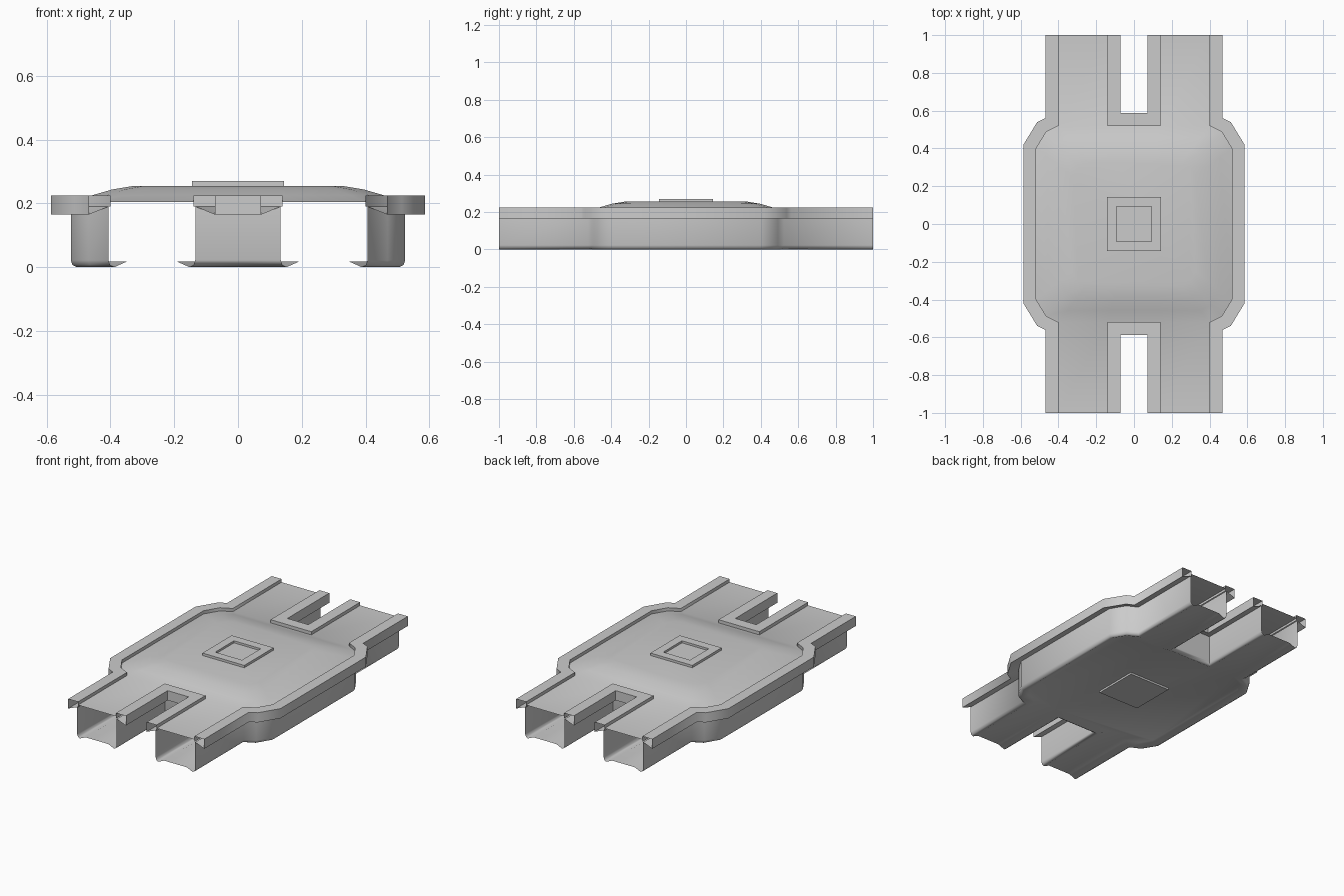
import bpy
import bmesh
from mathutils import Vector

if "Cube" in bpy.data.objects:
    bpy.data.objects.remove(bpy.data.objects["Cube"])

grey = bpy.data.materials.new("plain_grey")
grey.use_nodes = True
GREY = (0.6, 0.6, 0.6, 1)
grey.diffuse_color = GREY
grey.node_tree.nodes["Principled BSDF"].inputs["Base Color"].default_value = GREY

ROOF_Z, FLOOR_Z = 0.205, 0.018


def finish(name, bm, angle=1.15):
    """Weld the mesh, make an object of it and smooth its shallow edges."""
    bmesh.ops.remove_doubles(bm, verts=bm.verts, dist=0.0005)
    mesh = bpy.data.meshes.new(name)
    bm.to_mesh(mesh)
    bm.free()
    mesh.materials.append(grey)
    obj = bpy.data.objects.new(name, mesh)
    bpy.context.collection.objects.link(obj)
    bpy.ops.object.select_all(action="DESELECT")
    obj.select_set(True)
    bpy.context.view_layer.objects.active = obj
    bpy.ops.object.shade_smooth_by_angle(angle=angle)
    return obj


def strips(bm, rows, closed=False):
    """Join neighbouring rows of points with quads."""
    rows = [[bm.verts.new(p) for p in row] for row in rows]
    count = len(rows[0])
    for a, b in zip(rows, rows[1:]):
        for k in range(count if closed else count - 1):
            n = (k + 1) % count
            bm.faces.new((a[k], a[n], b[n], b[k]))
    return rows


def offset(path, dist):
    """Shift an open path to its right with mitred corners."""
    pts = [Vector(p) for p in path]
    dirs = [(b - a).normalized() for a, b in zip(pts, pts[1:])]
    normals = [Vector((d.y, -d.x)) for d in dirs]
    result = []
    for i, p in enumerate(pts):
        n0, n1 = normals[max(i - 1, 0)], normals[min(i, len(normals) - 1)]
        result.append(p + (n0 + n1) * (dist / (1 + n0.dot(n1))))
    return result


def turned(path):
    return [(-x, -y) for x, y in path]


def stacked(bm, outline, levels):
    """Scaled copies of an outline at given heights, closed at the last."""
    rows = strips(bm, [[(x * s, y * s, z) for x, y in outline] for s, z in levels], True)
    bm.faces.new(rows[-1])


# Plan lines: the outer side and the slot between two arms
corner = [(0.40, 0.52), (0.465, 0.487), (0.518, 0.40)]
side = [(0.40, -1)] + [(x, -y) for x, y in corner] + corner[::-1] + [(0.40, 1)]
slot = [(-0.14, -1), (-0.14, -0.52), (0.14, -0.52), (0.14, -1)]
paths = [slot, side, turned(slot), turned(side)]

# Hull: rails, walls, gutters and floor
profile = [(0, 0.19), (0, 0.225), (0.068, 0.225), (0.068, 0.165), (0.006, 0.19),
           (0.006, 0.022), (0.001, 0.007), (-0.012, 0), (-0.052, FLOOR_Z)]
bm = bmesh.new()
floor_edge = []
for path in paths:
    strips(bm, [[(p.x, p.y, z) for p in offset(path, d)] for d, z in profile][::-1])
    floor_edge += offset(path, profile[-1][0])
floor = bm.faces.new([bm.verts.new((p.x, p.y, FLOOR_Z)) for p in floor_edge])
floor.normal_update()
if floor.normal.z > 0:
    floor.normal_flip()
# Strips are wound bottom to top, so the rails' tops must look up
bm.normal_update()
finish("hull", bm)

# Roof: low dome over the hall and flat covers over the four arms
half = corner[::-1] + [(0.14, 0.52)]
quarter = half + [(-x, y) for x, y in half[::-1]]
outline = quarter + turned(quarter)
bm = bmesh.new()
stacked(bm, outline, [(1, ROOF_Z), (0.88, 0.226), (0.76, 0.244), (0.63, 0.255)])
for sx in (-1, 1):
    for sy in (-1, 1):
        xs = sorted((0.14 * sx, 0.40 * sx))
        ys = sorted((0.52 * sy, sy))
        strips(bm, [[(x, y, ROOF_Z) for x in xs] for y in ys])
finish("roof", bm)

# Raised square frame on the roof
square = [(-1, -1), (1, -1), (1, 1), (-1, 1)]
bm = bmesh.new()
stacked(bm, square, [(0.144, 0.25), (0.144, 0.27), (0.092, 0.27), (0.092, 0.257)])
finish("roof_hatch_frame", bm, 0.5)

# Square plate under the floor
bm = bmesh.new()
stacked(bm, square, [(0.142, FLOOR_Z), (0.142, 0.006)])
bmesh.ops.reverse_faces(bm, faces=bm.faces)
finish("floor_hatch", bm, 0.5)
